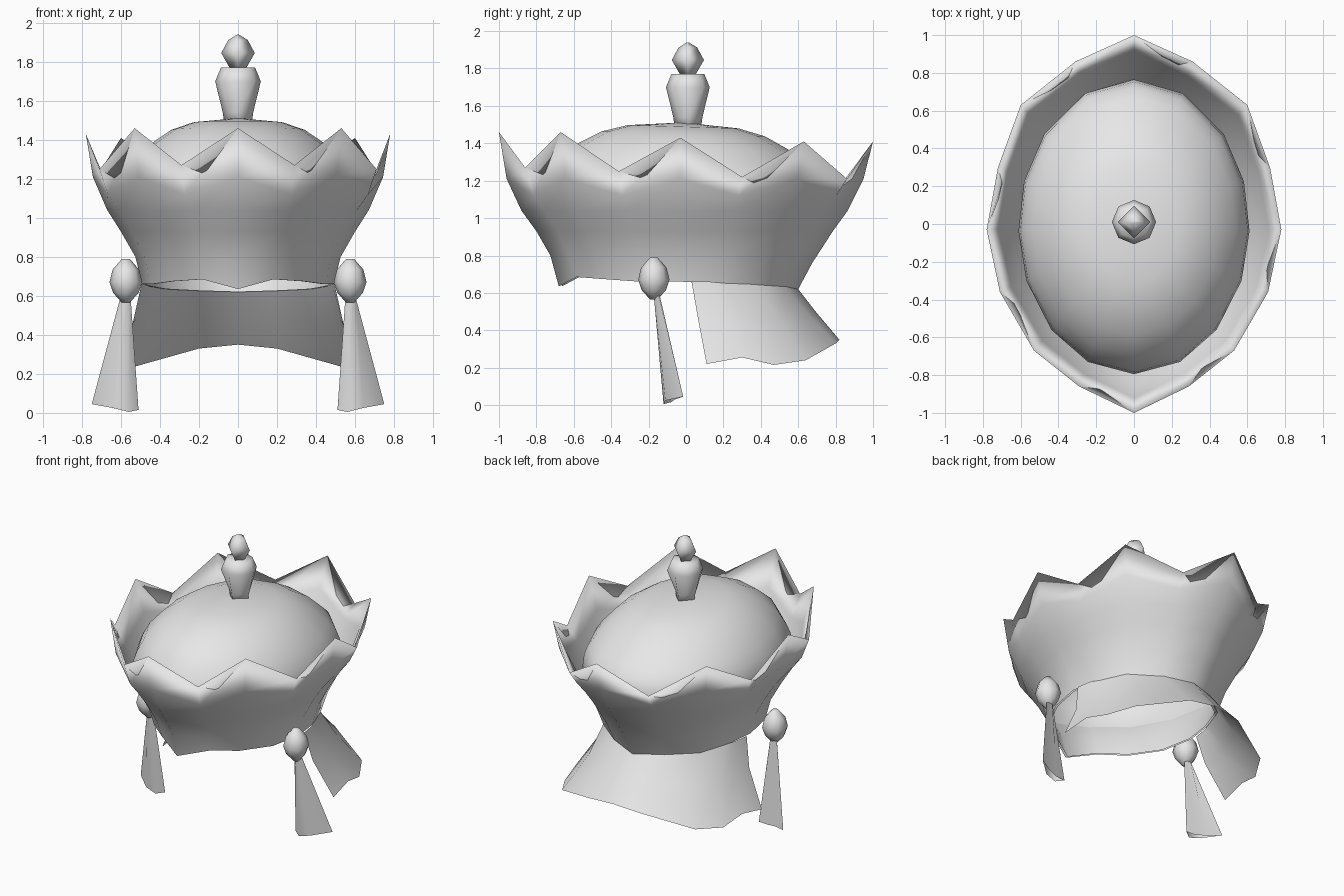
import bpy, math

if "Cube" in bpy.data.objects:
    bpy.data.objects.remove(bpy.data.objects["Cube"])

grey = bpy.data.materials.new("pale grey")
grey.diffuse_color = (0.8, 0.8, 0.8, 1)
grey.use_nodes = True
grey.node_tree.nodes["Principled BSDF"].inputs["Base Color"].default_value = grey.diffuse_color


def build(name, rows, closed=True, cap_start=False, cap_end=False, angle=180):
    """Skin a list of equally long point rows with quads."""
    n = len(rows[0])
    verts = [p for row in rows for p in row]
    faces = []
    for r in range(len(rows) - 1):
        for i in range(n if closed else n - 1):
            j = (i + 1) % n
            faces.append((r * n + i, r * n + j, (r + 1) * n + j, (r + 1) * n + i))
    if cap_start:
        faces.append(tuple(reversed(range(n))))
    if cap_end:
        faces.append(tuple(range((len(rows) - 1) * n, len(rows) * n)))
    mesh = bpy.data.meshes.new(name)
    mesh.from_pydata(verts, [], faces)
    mesh.materials.append(grey)
    obj = bpy.data.objects.new(name, mesh)
    bpy.context.collection.objects.link(obj)
    bpy.ops.object.select_all(action='DESELECT')
    bpy.context.view_layer.objects.active = obj
    obj.select_set(True)
    bpy.ops.object.shade_smooth_by_angle(angle=math.radians(angle))
    return obj


def lathe(name, profile, sides, x=0, y=0, pinch=1):
    """Turned shape from (radius, z) pairs, bottom to top; pinch squares the base."""
    rows = []
    for k, (r, z) in enumerate(profile):
        row = []
        for i in range(sides):
            a = math.tau * i / sides
            q = r * (pinch if k < 2 and i % 2 else 1)
            row.append((x + q * math.cos(a), y + q * math.sin(a), z))
        rows.append(row)
    return build(name, rows, True, True, True)


def mirrored(half):
    """Half loop from front to back, completed on the other side."""
    return half + [(-x, y, z) for x, y, z in half[-2:0:-1]]


# Crown: eight points around the rim, tapering to the headband, with a lining
rim = [(0, -1, 1.46), (.29, -.86, 1.27), (.53, -.67, 1.46), (.71, -.36, 1.25),
       (.78, -.03, 1.43), (.72, .30, 1.22), (.60, .63, 1.41), (.31, .86, 1.21),
       (0, 1, 1.41)]
# z, side scale, front scale, back scale
levels = [(1.17, .94, .945, .935), (1.04, .86, .88, .865), (.93, .77, .80, .785),
          (.80, .675, .725, .675), (.66, .63, .68, .60)]


def wall(inset):
    """Rings of the crown wall from the top down."""
    rows = []
    for k, (z, sx, sf, sb) in enumerate(levels):
        ring = []
        for i, (x, y, _) in enumerate(rim):
            dz = -.04 * max(y, 0) if k >= 3 else 0
            if k == 0:
                # the top ring rises under points and dips under notches
                dz = -.05 if i % 2 else .04
            if k == 4 and i < 3:
                dz = (-.025, .025, .015)[i]
            s = inset + (.015 if k == 0 and i % 2 == 0 else 0) * (inset == 1)
            ring.append((x * sx * s, y * (sf if y < 0 else sb) * s, z + dz))
        rows.append(mirrored(ring))
    return rows


build("crown_wall", wall(1)[::-1] + [mirrored(rim)] + wall(.975))

# Domed cap inside the crown, its skirt meeting the lining
profile = [(1.0, 1.07), (.985, 1.15), (.95, 1.21), (.88, 1.28), (.74, 1.375),
           (.56, 1.45), (.38, 1.488), (.18, 1.50), (.02, 1.51)]
directions = [math.atan2(y / .78, x / .605) for x, y, z in mirrored(rim)]
rows = [wall(.98)[2]]
for r, z in profile:
    row = []
    for a in directions:
        y = .78 * r * math.sin(a) - .015
        row.append((.612 * r * math.cos(a), y, z - .03 * y * (1 if r < .95 else 0)))
    rows.append(row)
build("cap_dome", rows, cap_end=True)

# Finial: flared stem with a small faceted gem
lathe("finial_stem", [(.07, 1.48), (.078, 1.54), (.117, 1.70), (.088, 1.77)], 8, 0, .01, .75)
lathe("finial_gem", [(.04, 1.765), (.086, 1.845), (.05, 1.912), (.004, 1.94)], 4, 0, .01)

# Flared guard around the back of the neck
top = [(.495, .03, .66), (.48, .13, .66), (.45, .20, .652), (.38, .38, .645),
       (.19, .52, .64), (0, .60, .62)]
low = [(.67, .11, .22), (.65, .30, .255), (.62, .47, .215), (.52, .64, .24),
       (.20, .80, .33), (0, .82, .35)]
mid = [(.94 * (a[0] * .55 + b[0] * .45), a[1] * .57 + b[1] * .43, a[2] * .55 + b[2] * .45)
       for a, b in zip(top, low)]


def full(half):
    return half + [(-x, y, z) for x, y, z in half[-2::-1]]


build("neck_guard", [full(low), full(mid), full(top)], closed=False)

# Side tassels: round knob with a hanging fan of cloth
for s, side in ((-1, "left"), (1, "right")):
    lathe("tassel_knob_" + side,
          [(.02, .565), (.065, .615), (.084, .67), (.068, .735), (.02, .79)],
          8, s * .575, -.172)
    hem = [(.51, -.085, .015), (.56, -.12, .005), (.64, -.11, .025), (.75, -.015, .045),
           (.66, -.06, .03), (.58, -.08, .015)]
    neck = [(.55, -.155, .585), (.565, -.172, .585), (.59, -.172, .585),
            (.605, -.15, .585), (.59, -.14, .585), (.565, -.14, .585)]
    rows = [[(s * x, y, z) for x, y, z in row[::s]] for row in (hem, neck)]
    build("tassel_cloth_" + side, rows, angle=80)
